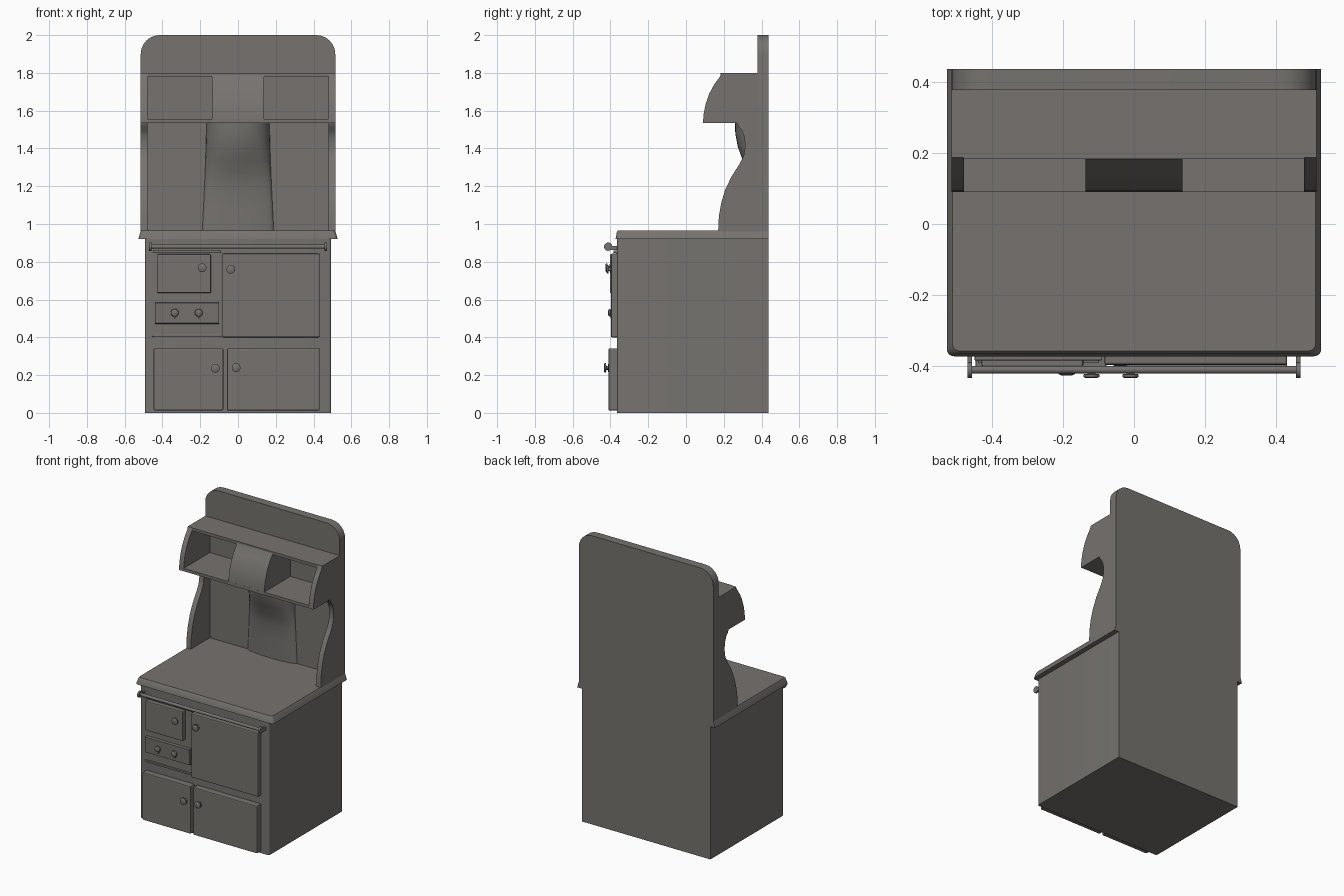
import bpy, bmesh, math
from mathutils import Matrix, Vector

if "Cube" in bpy.data.objects:
    bpy.data.objects.remove(bpy.data.objects["Cube"])

iron = bpy.data.materials.new("dark grey iron")
iron.diffuse_color = (0.18, 0.17, 0.158, 1)
iron.use_nodes = True
iron.node_tree.nodes["Principled BSDF"].inputs["Base Color"].default_value = iron.diffuse_color


def finish(name, bm, smooth=False, bevel=0):
    bmesh.ops.recalc_face_normals(bm, faces=bm.faces[:])
    me = bpy.data.meshes.new(name)
    bm.to_mesh(me)
    bm.free()
    ob = bpy.data.objects.new(name, me)
    bpy.context.collection.objects.link(ob)
    me.materials.append(iron)
    if bevel:
        m = ob.modifiers.new("bevel", "BEVEL")
        m.width, m.segments = bevel, 2
    if smooth:
        bpy.ops.object.select_all(action="DESELECT")
        ob.select_set(True)
        bpy.context.view_layer.objects.active = ob
        bpy.ops.object.shade_smooth_by_angle(angle=math.radians(35))
    return ob


def loft(name, rings, smooth=False, bevel=0):
    """Skin a list of equal-length closed rings and cap both ends."""
    bm = bmesh.new()
    vs = [[bm.verts.new(p) for p in r] for r in rings]
    n = len(vs[0])
    for a, b in zip(vs, vs[1:]):
        for i in range(n):
            j = (i + 1) % n
            bm.faces.new((a[i], a[j], b[j], b[i]))
    bm.faces.new(vs[0])
    bm.faces.new(vs[-1])
    return finish(name, bm, smooth, bevel)


def box(name, x0, x1, y0, y1, z0, z1, bevel=0):
    ring = lambda z: [(x0, y0, z), (x1, y0, z), (x1, y1, z), (x0, y1, z)]
    return loft(name, [ring(z0), ring(z1)], False, bevel)


def extrude_x(name, yz, x0, x1):
    return loft(name, [[(x, y, z) for y, z in yz] for x in (x0, x1)], True)


def lathe(name, x, z, prof, axis="Y", n=20):
    """Turned part: prof lists (position along axis, radius)."""
    rings = []
    for p, r in prof:
        ring = []
        for i in range(n):
            a = 2 * math.pi * i / n
            u, v = r * math.cos(a), r * math.sin(a)
            ring.append((x + u, p, z + v) if axis == "Y" else (p, x + u, z + v))
        rings.append(ring)
    return loft(name, rings, True)


def plan(hx, y0, y1, r, z):
    """Rectangle in plan with rounded front corners."""
    pts = []
    for cx, a0 in ((-hx + r, 180), (hx - r, 270)):
        for k in range(5):
            a = math.radians(a0 + k * 22.5)
            pts.append((cx + r * math.cos(a), y0 + r + r * math.sin(a), z))
    return pts + [(hx, y1, z), (-hx, y1, z)]


# Stove body and flared top plate
loft("stove_body", [plan(0.493, -0.365, 0.437, 0.012, z) for z in (0, 0.925)], True)
loft("top_plate", [plan(0.528, -0.373, 0.437, 0.02, 0.92),
                   plan(0.517, -0.366, 0.437, 0.02, 0.957),
                   plan(0.512, -0.358, 0.437, 0.02, 0.965)], True)

# Back panel with rounded top corners
outline = [(-0.515, 0.93), (0.515, 0.93)]
for cx, a0 in ((0.415, 0), (-0.415, 90)):
    for k in range(7):
        a = math.radians(a0 + 15 * k)
        outline.append((cx + 0.1 * math.cos(a), 1.9 + 0.1 * math.sin(a)))
loft("back_panel", [[(x, y, z) for x, z in outline] for y in (0.378, 0.437)], True)

# Curved warming-shelf profile, shared by the side panels and the centre cover
shelf_curve = [(0.09, 1.535), (0.093, 1.58), (0.104, 1.635), (0.123, 1.69),
               (0.15, 1.74), (0.18, 1.78), (0.187, 1.80)]
side_curve = [(0.17, 0.96), (0.174, 1.04), (0.186, 1.11), (0.207, 1.18),
              (0.24, 1.25), (0.285, 1.32), (0.305, 1.36), (0.313, 1.41),
              (0.309, 1.46), (0.293, 1.50), (0.278, 1.513), (0.27, 1.535)]
for sx, label in ((-1, "left"), (1, "right")):
    extrude_x(label + "_side_panel", side_curve + shelf_curve + [(0.38, 1.80), (0.38, 0.96)],
              sx * 0.48, sx * 0.515)
extrude_x("shelf_centre_cover", shelf_curve + [(0.38, 1.80), (0.38, 1.535)], -0.137, 0.137)
box("shelf_floor", -0.481, 0.481, 0.091, 0.38, 1.535, 1.555)
box("shelf_roof", -0.481, 0.481, 0.183, 0.38, 1.78, 1.80)

# Flue bulging out of the back wall below the shelf
flue = []
for z, hw, d in ((0.96, 0.19, 0.03), (1.1, 0.183, 0.03), (1.2, 0.178, 0.034),
                 (1.27, 0.175, 0.05), (1.34, 0.172, 0.08), (1.41, 0.17, 0.105),
                 (1.48, 0.168, 0.118), (1.537, 0.167, 0.12)):
    flue.append([(hw * math.cos(math.pi * k / 16), 0.379 - d * math.sin(math.pi * k / 16), z)
                 for k in range(17)])
loft("flue", flue, True)

# Raised fire-side frame
box("fire_frame", -0.455, -0.088, -0.371, -0.36, 0.405, 0.855, 0.002)
box("fire_frame_top_lip", -0.45, -0.09, -0.385, -0.36, 0.846, 0.86, 0.003)
box("fire_frame_bottom_lip", -0.45, -0.09, -0.378, -0.36, 0.402, 0.416, 0.003)

# Doors
for name, x0, x1, z0, z1, y0 in (("fire_door", -0.43, -0.143, 0.635, 0.84, -0.403),
                                 ("oven_door", -0.083, 0.432, 0.40, 0.843, -0.397),
                                 ("lower_left_door", -0.447, -0.078, 0.013, 0.342, -0.41),
                                 ("lower_right_door", -0.058, 0.432, 0.013, 0.342, -0.41)):
    box(name, x0, x1, y0, -0.36, z0, z1, 0.006)

# Ash panel, leaning out at the top
extrude_x("ash_panel", [(-0.392, 0.583), (-0.387, 0.475), (-0.36, 0.467), (-0.36, 0.585)],
          -0.44, -0.10)

# Door knobs
for name, x, z, y in (("fire_door_knob", -0.19, 0.768, -0.40), ("oven_door_knob", -0.038, 0.76, -0.395),
                      ("lower_left_knob", -0.12, 0.236, -0.408), ("lower_right_knob", -0.01, 0.24, -0.408)):
    lathe(name, x, z, [(y + 0.003, 0.02), (y - 0.004, 0.02), (y - 0.006, 0.009), (y - 0.014, 0.009),
                       (y - 0.016, 0.023), (y - 0.023, 0.023), (y - 0.027, 0.015)])

# Draught controls with small pointers
for i, x in enumerate((-0.335, -0.208)):
    lathe("draught_knob_%d" % (i + 1), x, 0.53,
          [(-0.385, 0.012), (-0.398, 0.012), (-0.399, 0.021), (-0.408, 0.019), (-0.412, 0.01)], n=16)
    box("draught_pointer_%d" % (i + 1), x - 0.005, x + 0.005, -0.4, -0.385, 0.50, 0.53)

# Towel rail and its two brackets
lathe("towel_rail", -0.411, 0.88, [(-0.47, 0.011), (0.47, 0.011)], "X", 16)
for sx, label in ((-1, "left"), (1, "right")):
    lathe(label + "_rail_boss", -0.412, 0.88, [(sx * 0.457, 0.022), (sx * 0.47, 0.022)], "X")
    box(label + "_rail_arm", sx * 0.457, sx * 0.47, -0.412, -0.36, 0.862, 0.884)
